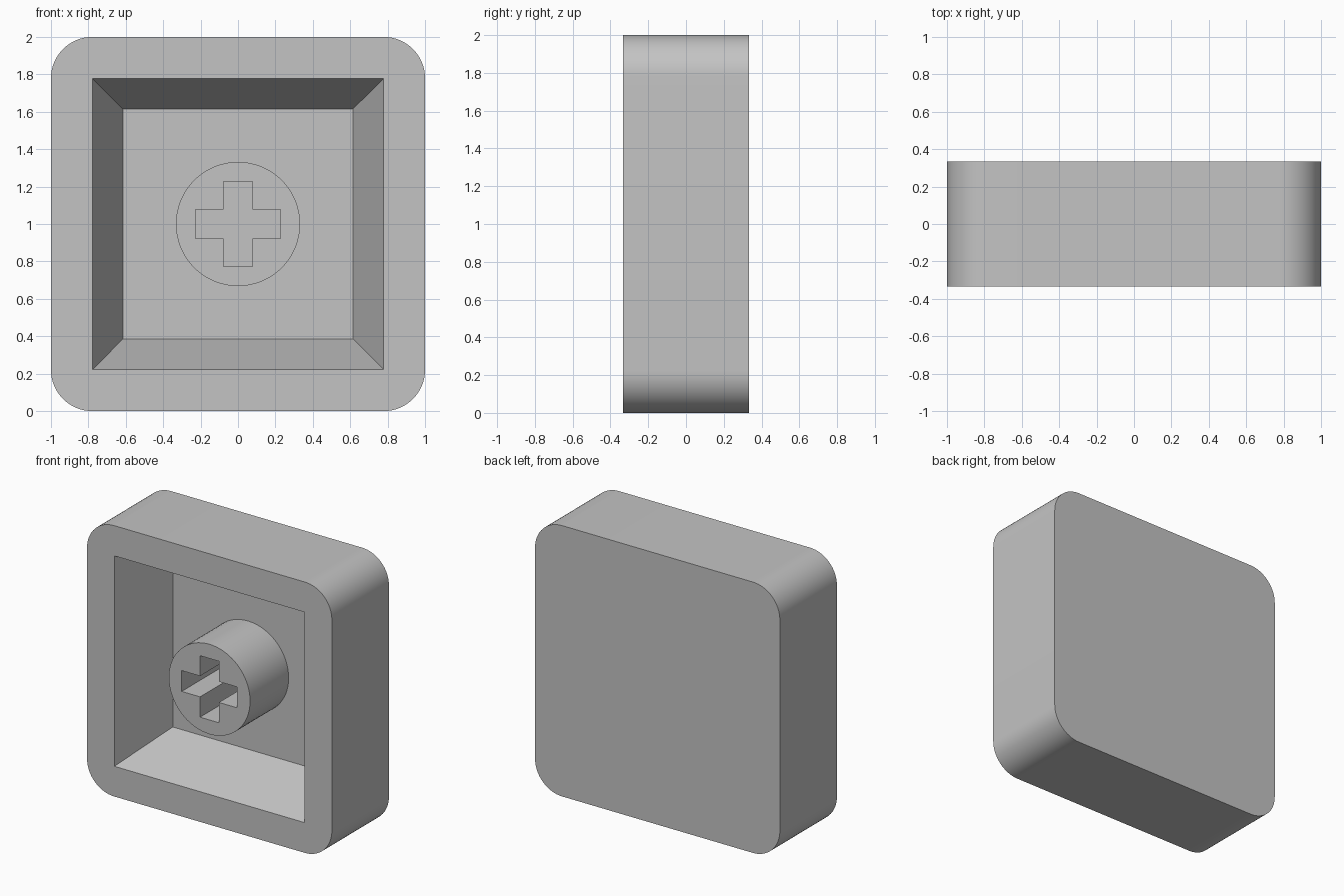
import bpy, bmesh, math

cube = bpy.data.objects.get("Cube")
if cube:
    bpy.data.objects.remove(cube, do_unlink=True)

FRONT, BACK = -0.333, 0.333
CAVITY_DEPTH = 0.45
CENTRE_Z = 1.0

grey = bpy.data.materials.new("plain grey")
grey.use_nodes = True
grey.diffuse_color = (0.55, 0.55, 0.55, 1)
grey.node_tree.nodes["Principled BSDF"].inputs["Base Color"].default_value = grey.diffuse_color


# Outlines in the x-z plane, centred on the origin
def circle(radius, sides):
    return [(radius * math.cos(math.tau * i / sides), radius * math.sin(math.tau * i / sides))
            for i in range(sides)]


def square(half):
    return [(half, half), (-half, half), (-half, -half), (half, -half)]


def rounded_square(half, radius, steps):
    points = []
    for quarter, (sx, sz) in enumerate(square(1)):
        for i in range(steps + 1):
            a = math.pi / 2 * (quarter + i / steps)
            points.append((sx * (half - radius) + radius * math.cos(a),
                           sz * (half - radius) + radius * math.sin(a)))
    return points


def cross(arm, width):
    corner = [(arm, -width), (arm, width), (width, width)]
    points = []
    for _ in range(4):
        points += corner
        corner = [(-z, x) for x, z in corner]
    return points


# Mesh building steps
def ring(bm, outline, y):
    return [bm.verts.new((x, y, z + CENTRE_Z)) for x, z in outline]


def wall(bm, a, b):
    for i in range(len(a)):
        j = (i + 1) % len(a)
        bm.faces.new((a[i], a[j], b[j], b[i]))


def rim(bm, outer, inner):
    edges = [bm.edges.get((r[i - 1], r[i])) for r in (outer, inner) for i in range(len(r))]
    bmesh.ops.triangle_fill(bm, use_beauty=True, edges=edges, normal=(0, -1, 0))


def hollow_block(name, outer, back_y, mouth, floor, floor_y):
    """A solid prism with a pocket sunk into its front face."""
    bm = bmesh.new()
    front, back = ring(bm, outer, FRONT), ring(bm, outer, back_y)
    opening, bottom = ring(bm, mouth, FRONT), ring(bm, floor, floor_y)
    wall(bm, front, back)
    wall(bm, opening, bottom)
    bm.faces.new(back)
    bm.faces.new(bottom)
    rim(bm, front, opening)
    bmesh.ops.recalc_face_normals(bm, faces=bm.faces)
    mesh = bpy.data.meshes.new(name)
    bm.to_mesh(mesh)
    bm.free()
    mesh.materials.append(grey)
    obj = bpy.data.objects.new(name, mesh)
    bpy.context.collection.objects.link(obj)
    bpy.ops.object.select_all(action="DESELECT")
    obj.select_set(True)
    bpy.context.view_layer.objects.active = obj
    bpy.ops.object.shade_smooth_by_angle(angle=math.radians(30))
    return obj


# Cap shell with a tapered square cavity
floor_y = FRONT + CAVITY_DEPTH
hollow_block("cap_shell", rounded_square(1, 0.22, 16), BACK,
             square(0.777), square(0.615), floor_y)

# Round stem with a cross-shaped socket, rooted in the cavity floor
socket = cross(0.227, 0.077)
hollow_block("stem", circle(0.332, 64), floor_y + 0.02, socket, socket, floor_y - 0.005)
